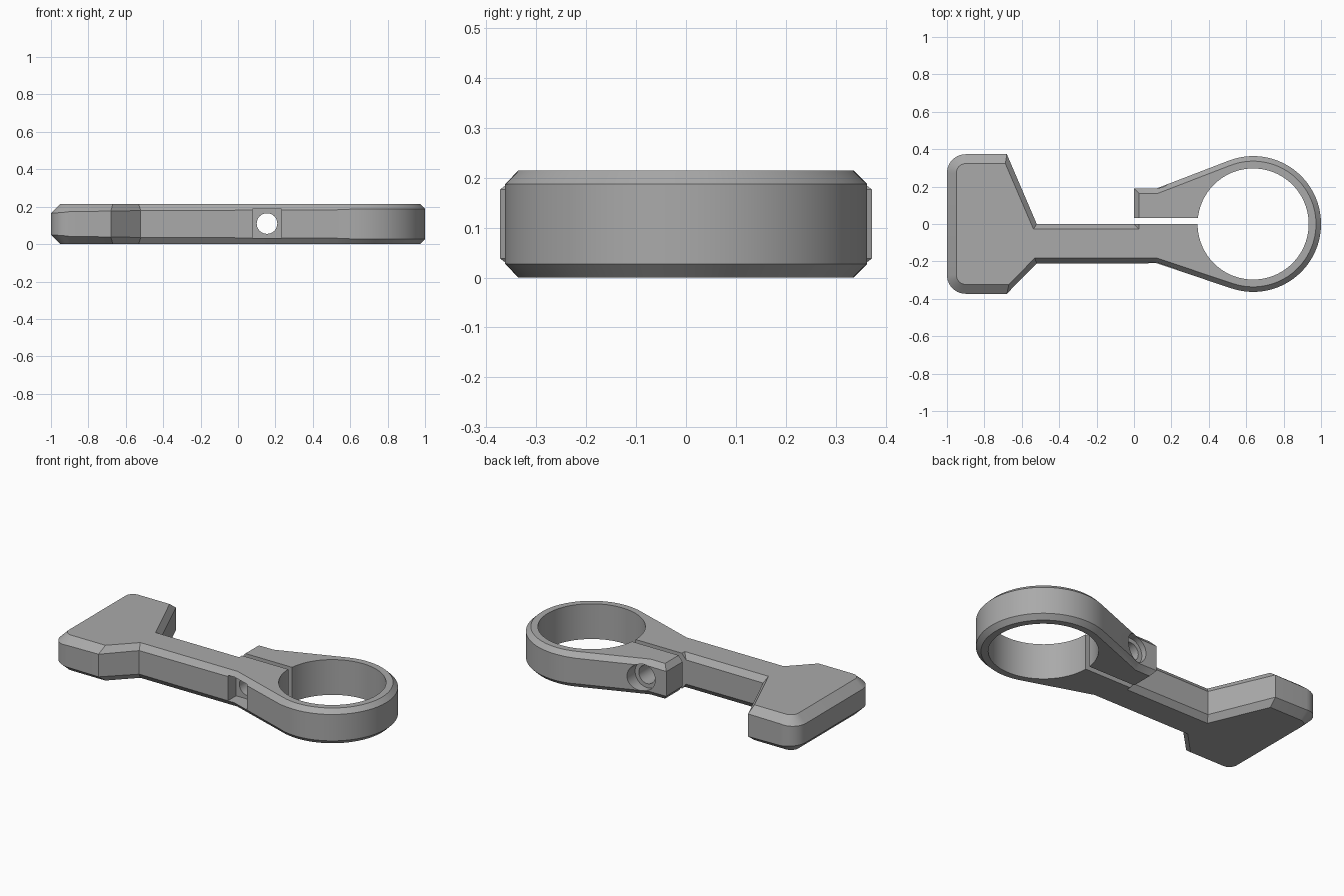
import bpy, bmesh, math
from mathutils import Vector

if "Cube" in bpy.data.objects:
    bpy.data.objects.remove(bpy.data.objects["Cube"])

H = 0.215                         # thickness
CX, R_OUT, R_IN = 0.637, 0.363, 0.297
HEAD_CH, EDGE_CH = 0.05, 0.027    # chamfer widths

grey = bpy.data.materials.new("grey plastic")
grey.diffuse_color = (0.40, 0.40, 0.40, 1)
grey.use_nodes = True
grey.node_tree.nodes["Principled BSDF"].inputs["Base Color"].default_value = grey.diffuse_color


def arc(cx, cy, r, a0, a1, n):
    return [(cx + r * math.cos(a0 + (a1 - a0) * i / n),
             cy + r * math.sin(a0 + (a1 - a0) * i / n)) for i in range(n + 1)]


def tangent_angle(x, y, side):
    """Angle on the ring where a line from (x, y) touches it."""
    d = Vector((x - CX, y))
    return math.atan2(d.y, d.x) + side * math.acos(R_OUT / d.length)


def new_object(name, bm):
    bmesh.ops.recalc_face_normals(bm, faces=bm.faces)
    me = bpy.data.meshes.new(name)
    bm.to_mesh(me)
    bm.free()
    me.materials.append(grey)
    ob = bpy.data.objects.new(name, me)
    bpy.context.collection.objects.link(ob)
    return ob


def prism(name, pts, z0, z1):
    bm = bmesh.new()
    face = bm.faces.new([bm.verts.new((x, y, z0)) for x, y in pts])
    ext = bmesh.ops.extrude_face_region(bm, geom=[face])
    top = [v for v in ext["geom"] if isinstance(v, bmesh.types.BMVert)]
    bmesh.ops.translate(bm, verts=top, vec=(0, 0, z1 - z0))
    return new_object(name, bm)


def box(name, x0, x1, y0, y1, z0, z1):
    return prism(name, [(x0, y0), (x1, y0), (x1, y1), (x0, y1)], z0, z1)


def bore(name, r, y0, y1):
    """Cylinder along y at the clamp screw position."""
    ob = prism(name, arc(0, 0, r, 0, 2 * math.pi * 47 / 48, 47), 0, y1 - y0)
    ob.rotation_euler = (-math.pi / 2, 0, 0)
    ob.location = (0.155, y0, 0.11)
    return ob


# Outline: head, arm, ring and clamp jaw, counter-clockwise
pi = math.pi
a_low = tangent_angle(0.12, -0.21, 1)
a_high = tangent_angle(0.12, 0.19, -1)
while a_low > 0:
    a_low -= 2 * pi
while a_high < 0:
    a_high += 2 * pi
outline = arc(-0.9, -0.273, 0.1, pi, 1.5 * pi, 10)
outline += [(-0.68, -0.373), (-0.52, -0.21), (0.12, -0.21)]
outline += arc(CX, 0, R_OUT, a_low, a_high, 72)
outline += [(0.12, 0.19), (0, 0.19), (0, 0), (-0.52, 0), (-0.68, 0.373)]
outline += arc(-0.9, 0.273, 0.1, 0.5 * pi, pi, 10)
body = prism("clamp_body", outline, 0, H)

# Chamfer weights: wide around the head, narrow elsewhere
me = body.data
weights = me.attributes.new("bevel_weight_edge", 'FLOAT', 'EDGE')
for e in me.edges:
    a, b = (me.vertices[i].co for i in e.vertices)
    if abs(a.z - b.z) < 1e-5:
        head = max(a.x, b.x) < -0.67
        weights.data[e.index].value = 1.0 if head else EDGE_CH / HEAD_CH
bev = body.modifiers.new("chamfer", 'BEVEL')
bev.limit_method = 'WEIGHT'
bev.offset_type = 'OFFSET'
bev.width = HEAD_CH
bev.segments = 1

# Cutters: ring hole, clamp slot, screw bore, nut pocket, screw head seat
cutters = [
    prism("ring_hole_cutter", arc(CX, 0, R_IN, 0, 2 * pi * 95 / 96, 95), -0.1, H + 0.1),
    box("slot_cutter", -0.02, 0.5, 0, 0.033, -0.1, H + 0.1),
    bore("screw_bore_cutter", 0.055, -0.5, 0.5),
    box("nut_pocket_cutter", 0.078, 0.233, -0.5, -0.13, 0.033, 0.187),
    bore("screw_seat_cutter", 0.08, 0.155, 0.5),
]
for c in cutters:
    mod = body.modifiers.new(c.name, 'BOOLEAN')
    mod.operation = 'DIFFERENCE'
    mod.solver = 'EXACT'
    mod.object = c
    c.hide_render = True

# Apply everything, drop the cutters and smooth the round walls
bpy.context.view_layer.objects.active = body
body.select_set(True)
for c in cutters:
    c.select_set(False)
for m in list(body.modifiers):
    bpy.ops.object.modifier_apply(modifier=m.name)
for c in cutters:
    bpy.data.objects.remove(c)
bpy.ops.object.shade_smooth_by_angle(angle=math.radians(20))
